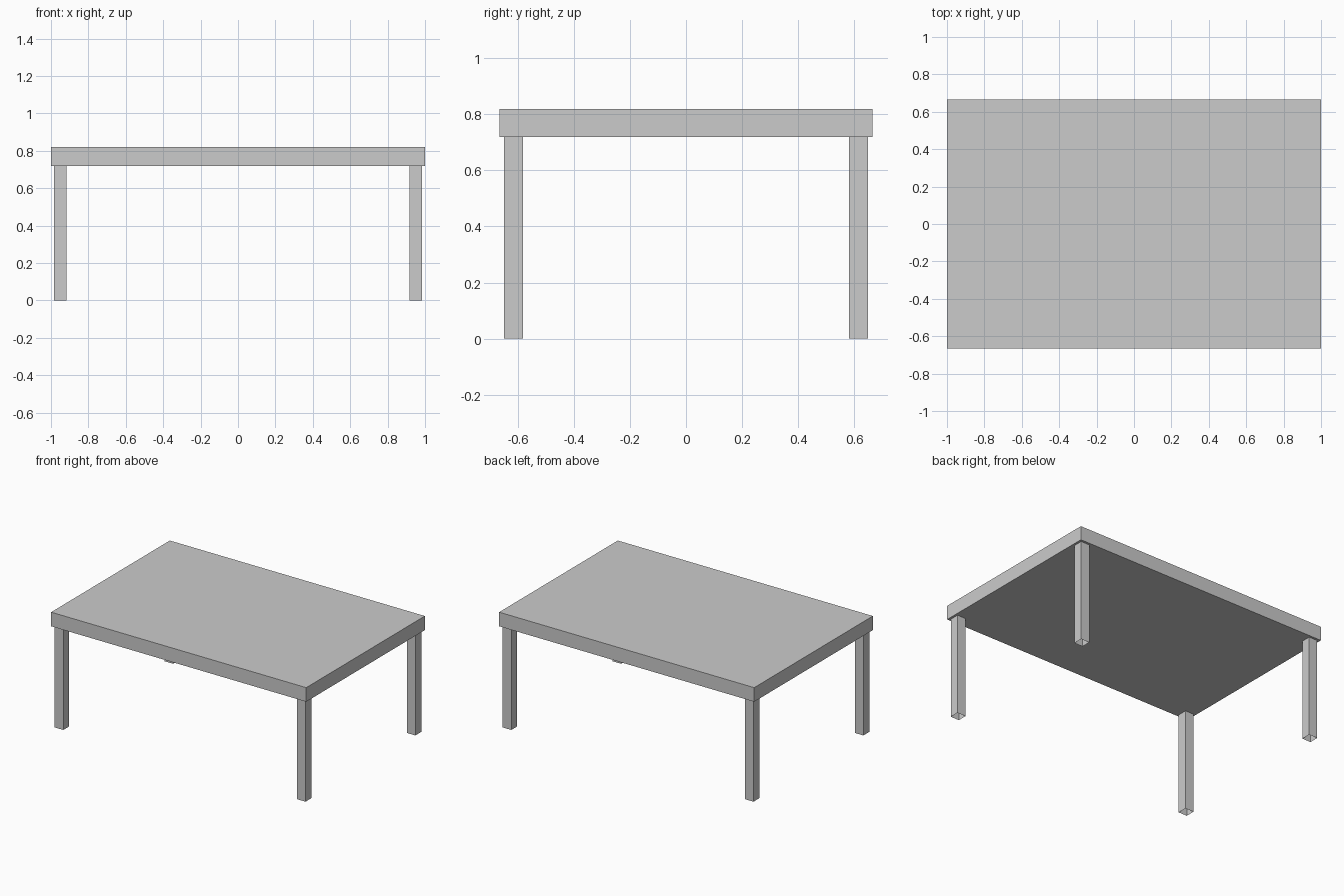
import bpy, bmesh
from mathutils import Vector

if "Cube" in bpy.data.objects:
    bpy.data.objects.remove(bpy.data.objects["Cube"])

HALF_X, HALF_Y = 1.0, 0.6645
UNDERSIDE, HEIGHT = 0.719, 0.819
LEG, INSET = 0.067, 0.0165


def box(name, centre, size, open_ends=False):
    """Flat-shaded box; open_ends drops the top and bottom faces."""
    bm = bmesh.new()
    bmesh.ops.create_cube(bm, size=1.0)
    bmesh.ops.scale(bm, vec=Vector(size), verts=bm.verts)
    if open_ends:
        bm.normal_update()
        ends = [f for f in bm.faces if abs(f.normal.z) > 0.5]
        bmesh.ops.delete(bm, geom=ends, context='FACES_ONLY')
    mesh = bpy.data.meshes.new(name)
    bm.to_mesh(mesh)
    bm.free()
    obj = bpy.data.objects.new(name, mesh)
    obj.location = centre
    bpy.context.collection.objects.link(obj)
    return obj


# Thick slab top
box("table_top", (0, 0, (UNDERSIDE + HEIGHT) / 2),
    (2 * HALF_X, 2 * HALF_Y, HEIGHT - UNDERSIDE))

# Four square legs, hollow and open at the foot
leg_x = HALF_X - INSET - LEG / 2
leg_y = HALF_Y - INSET - LEG / 2
for side_y, sy in (("front", -1), ("back", 1)):
    for side_x, sx in (("left", -1), ("right", 1)):
        box(f"{side_y}_{side_x}_leg", (sx * leg_x, sy * leg_y, UNDERSIDE / 2),
            (LEG, LEG, UNDERSIDE), open_ends=True)
